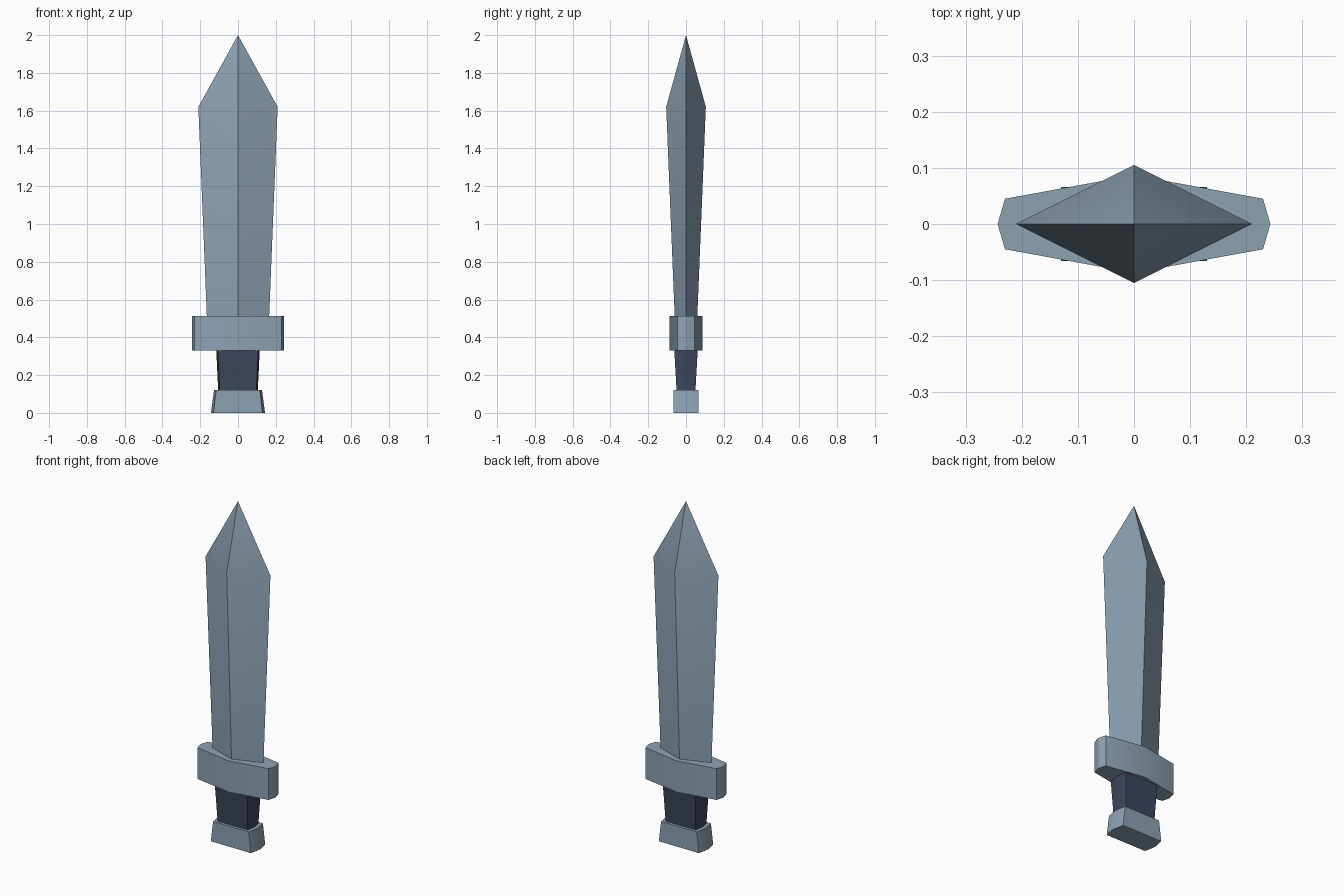
import bpy
import bmesh
import math

cube = bpy.data.objects.get("Cube")
if cube:
    bpy.data.objects.remove(cube, do_unlink=True)


def make_material(name, color):
    mat = bpy.data.materials.new(name)
    mat.use_nodes = True
    mat.diffuse_color = color
    mat.node_tree.nodes["Principled BSDF"].inputs["Base Color"].default_value = color
    return mat


steel = make_material("steel blue", (0.27, 0.36, 0.45, 1))
leather = make_material("dark navy", (0.046, 0.062, 0.108, 1))


def diamond(hx, hy):
    return [(hx, 0), (0, hy), (-hx, 0), (0, -hy)]


def pointed_box(corner, point, hy):
    """Rectangle whose short ends are pushed out to a shallow point."""
    return [(point, 0), (corner, hy), (-corner, hy),
            (-point, 0), (-corner, -hy), (corner, -hy)]


def loft(name, sections, mat, tip=None):
    """Skin a stack of (height, outline) sections, closed by caps or a tip."""
    bm = bmesh.new()
    rings = [[bm.verts.new((x, y, z)) for x, y in outline] for z, outline in sections]
    n = len(rings[0])
    for low, high in zip(rings, rings[1:]):
        for i in range(n):
            j = (i + 1) % n
            bm.faces.new((low[i], low[j], high[j], high[i]))
    bm.faces.new(rings[0][::-1])
    if tip is None:
        bm.faces.new(rings[-1])
    else:
        apex = bm.verts.new((0, 0, tip))
        for i in range(n):
            bm.faces.new((rings[-1][i], rings[-1][(i + 1) % n], apex))
    bmesh.ops.recalc_face_normals(bm, faces=bm.faces)
    mesh = bpy.data.meshes.new(name)
    bm.to_mesh(mesh)
    bm.free()
    mesh.materials.append(mat)
    obj = bpy.data.objects.new(name, mesh)
    bpy.context.collection.objects.link(obj)
    bpy.ops.object.select_all(action="DESELECT")
    obj.select_set(True)
    bpy.context.view_layer.objects.active = obj
    bpy.ops.object.shade_smooth_by_angle(angle=math.radians(30))
    return obj


# Pommel: flares towards the bottom
loft("pommel", [(0, pointed_box(0.13, 0.143, 0.066)),
                (0.12, pointed_box(0.115, 0.127, 0.066))], steel)

# Grip: widens towards the guard
loft("grip", [(0.12, pointed_box(0.097, 0.105, 0.05)),
              (0.33, pointed_box(0.106, 0.115, 0.062))], leather)

# Guard: long bar, thickest in the middle, with pointed ends
guard_outline = [(0.243, 0), (0.23, 0.045), (0, 0.087), (-0.23, 0.045),
                 (-0.243, 0), (-0.23, -0.045), (0, -0.087), (0.23, -0.045)]
loft("guard", [(0.33, guard_outline), (0.513, guard_outline)], steel)

# Blade: diamond section that swells up to the shoulders, then a point
loft("blade", [(0.513, diamond(0.165, 0.06)),
               (1.62, diamond(0.21, 0.105))], steel, tip=2.0)
